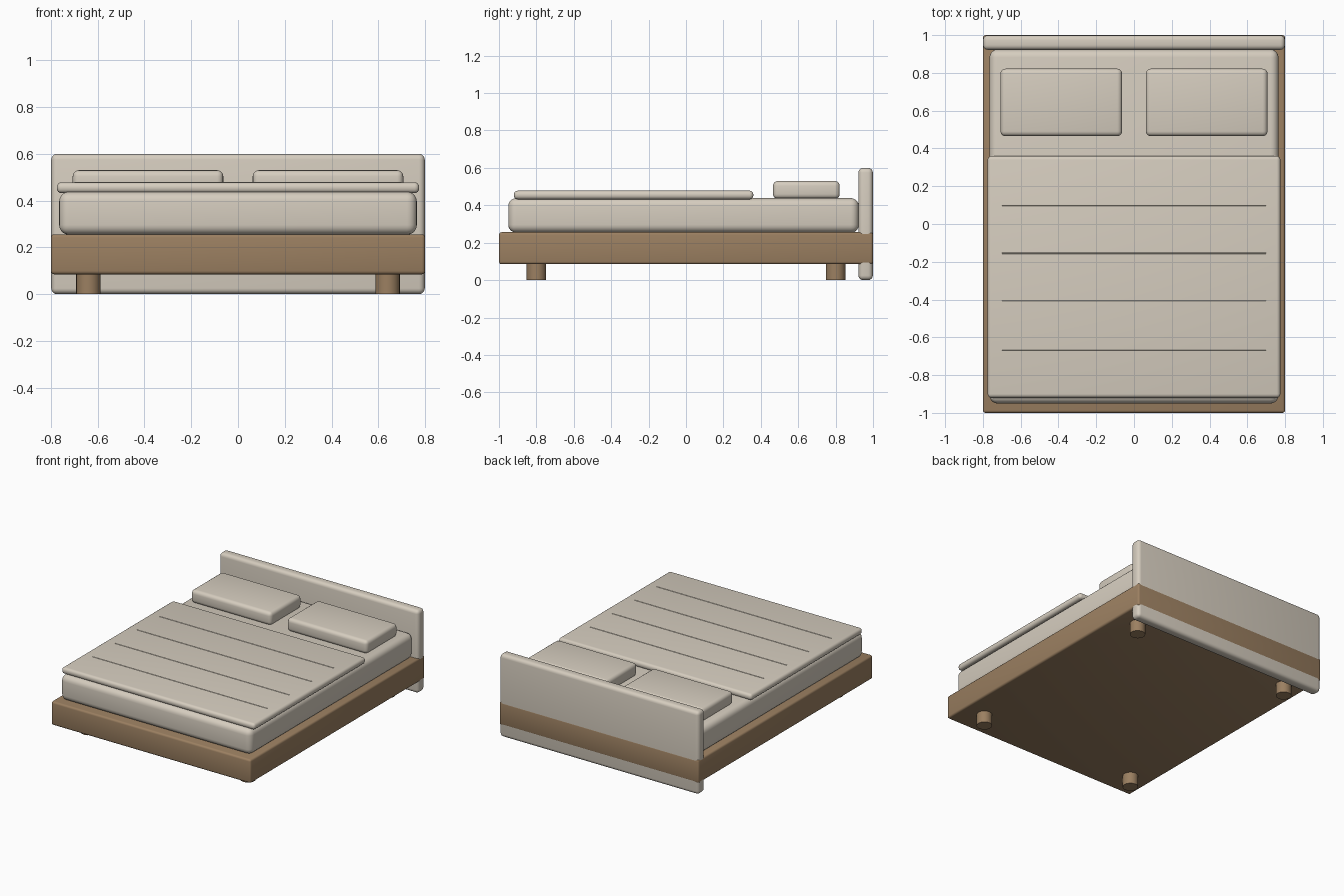
import bpy, math

if "Cube" in bpy.data.objects:
    bpy.data.objects.remove(bpy.data.objects["Cube"])


def material(name, rgb):
    m = bpy.data.materials.new(name)
    m.diffuse_color = (*rgb, 1)
    m.use_nodes = True
    m.node_tree.nodes["Principled BSDF"].inputs["Base Color"].default_value = m.diffuse_color
    return m


FABRIC = material("beige_fabric", (0.67, 0.61, 0.52))
WOOD = material("brown_wood", (0.33, 0.215, 0.12))


def finish(ob, name, mat):
    ob.name = name
    ob.data.materials.append(mat)
    bpy.ops.object.shade_smooth_by_angle(angle=math.radians(35))
    return ob


def soft_box(name, lo, hi, bevel, mat, segments=4):
    """Rounded box between two corners."""
    bpy.ops.mesh.primitive_cube_add(size=1, location=[(a + b) / 2 for a, b in zip(lo, hi)])
    ob = bpy.context.object
    ob.scale = [b - a for a, b in zip(lo, hi)]
    bpy.ops.object.transform_apply(location=False, rotation=False, scale=True)
    mod = ob.modifiers.new("rounding", 'BEVEL')
    mod.width, mod.segments = bevel, segments
    bpy.ops.object.modifier_apply(modifier=mod.name)
    return finish(ob, name, mat)


# Base frame and headboard
soft_box("bed_frame", (-0.8, -1, 0.085), (0.8, 1.0, 0.256), 0.014, WOOD, 3)
soft_box("headboard", (-0.799, 0.922, 0), (0.799, 0.999, 0.6), 0.025, FABRIC)

# Bedding
soft_box("mattress", (-0.765, -0.95, 0.254), (0.765, 0.924, 0.438), 0.042, FABRIC, 5)
soft_box("blanket", (-0.775, -0.92, 0.432), (0.775, 0.36, 0.478), 0.02, FABRIC)

# Stitched seams across the blanket
for i in range(4):
    y = 0.10 - 0.255 * i
    soft_box(f"blanket_seam_{i + 1}", (-0.70, y - 0.004, 0.474), (0.70, y + 0.004, 0.48),
             0.0015, FABRIC, 1)

# Pillows, left and right
for side, x in (("left", -0.385), ("right", 0.385)):
    soft_box(f"pillow_{side}", (x - 0.322, 0.465, 0.434), (x + 0.322, 0.822, 0.53),
             0.026, FABRIC)

# Round legs
for x in (-0.64, 0.64):
    for y in (-0.8, 0.8):
        bpy.ops.mesh.primitive_cylinder_add(vertices=24, radius=0.052, depth=0.095,
                                            location=(x, y, 0.0475))
        finish(bpy.context.object, "leg", WOOD)
